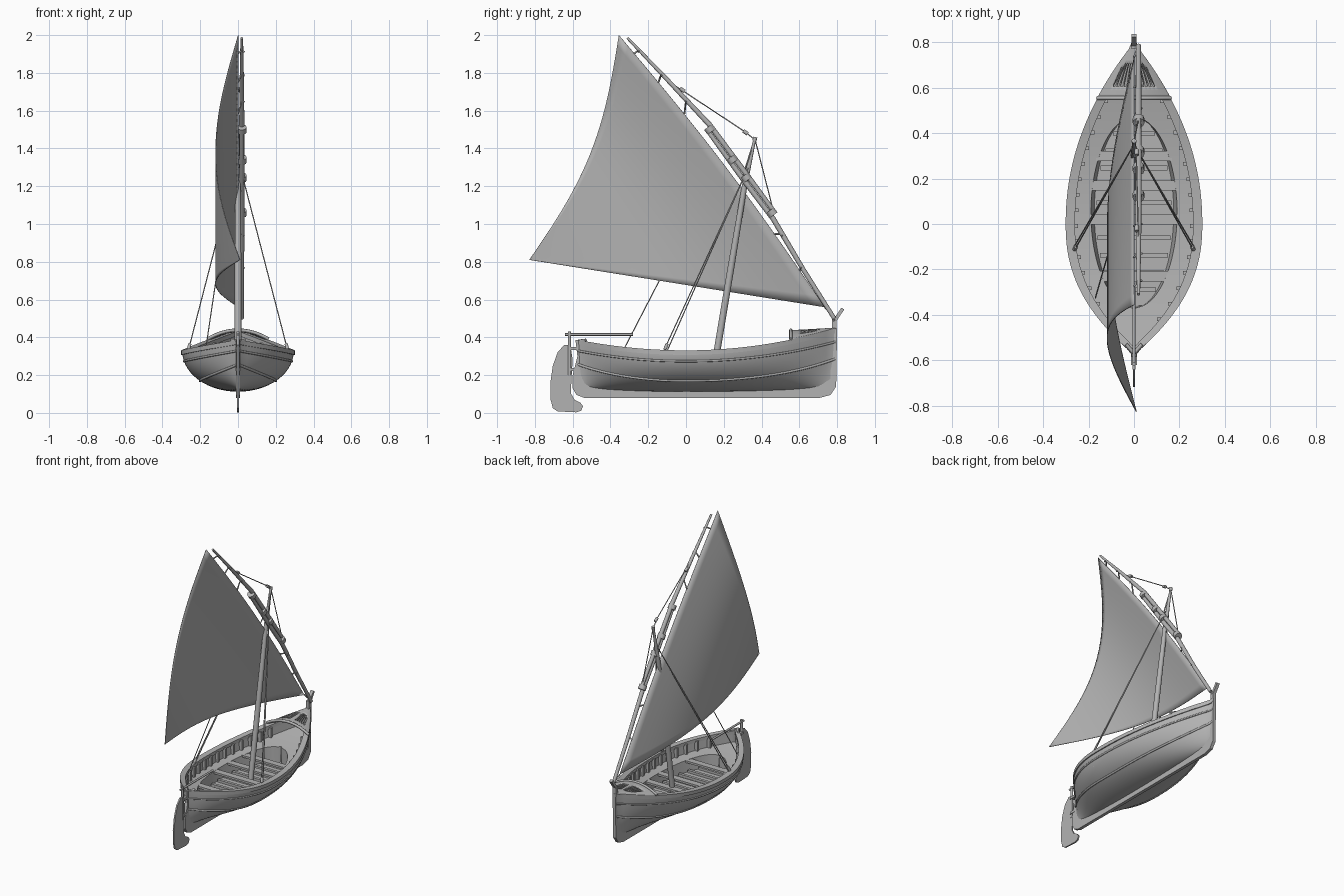
import bpy, bmesh, math
from math import sin, cos, pi, radians
from mathutils import Vector, Matrix

old = bpy.data.objects.get("Cube")
if old:
    bpy.data.objects.remove(old, do_unlink=True)

grey = bpy.data.materials.new("plain grey")
grey.use_nodes = True
grey.diffuse_color = (0.45, 0.45, 0.45, 1)
grey.node_tree.nodes["Principled BSDF"].inputs["Base Color"].default_value = grey.diffuse_color

BOW, STERN = 0.79, -0.57


# ---------- helpers ----------
def add(name, data):
    ob = bpy.data.objects.new(name, data)
    data.materials.append(grey)
    bpy.context.collection.objects.link(ob)
    return ob


def from_bmesh(name, bm, smooth=False):
    me = bpy.data.meshes.new(name)
    bm.to_mesh(me)
    bm.free()
    ob = add(name, me)
    if smooth:
        bpy.ops.object.select_all(action='DESELECT')
        ob.select_set(True)
        bpy.context.view_layer.objects.active = ob
        bpy.ops.object.shade_smooth_by_angle(angle=radians(40))
    return ob


def loft(name, rows, closed=False, mirror=True, thick=0, skip=None):
    """Skin a grid of points; skip(i, j) leaves a face open."""
    bm = bmesh.new()
    grid = [[bm.verts.new(p) for p in row] for row in rows]
    n = len(rows[0])
    for i in range(len(rows) - 1):
        for j in range(n if closed else n - 1):
            if skip and skip(i, j):
                continue
            k = (j + 1) % n
            bm.faces.new((grid[i][j], grid[i + 1][j], grid[i + 1][k], grid[i][k]))
    ob = from_bmesh(name, bm, True)
    if mirror:
        ob.modifiers.new("Mirror", 'MIRROR')
    if thick:
        ob.modifiers.new("Solidify", 'SOLIDIFY').thickness = thick
    return ob


def tube(name, pts, r, radii=None, sides=2):
    cu = bpy.data.curves.new(name, 'CURVE')
    cu.dimensions = '3D'
    cu.bevel_depth = r
    cu.bevel_resolution = sides
    cu.use_fill_caps = True
    sp = cu.splines.new('POLY')
    sp.points.add(len(pts) - 1)
    for i, p in enumerate(pts):
        sp.points[i].co = (*p, 1)
        sp.points[i].radius = radii[i] if radii else 1
    return add(name, cu)


def plate(name, outline, width):
    """Extrude a side outline (y, z) evenly about x = 0."""
    bm = bmesh.new()
    face = bm.faces.new([bm.verts.new((-width / 2, y, z)) for y, z in outline])
    out = bmesh.ops.extrude_face_region(bm, geom=[face])["geom"]
    bmesh.ops.translate(bm, vec=(width, 0, 0), verts=[v for v in out if isinstance(v, bmesh.types.BMVert)])
    bmesh.ops.recalc_face_normals(bm, faces=bm.faces)
    return from_bmesh(name, bm)


def boxes(name, items):
    bm = bmesh.new()
    for loc, size, tilt in items:
        m = Matrix.Translation(loc) @ Matrix.Rotation(tilt, 4, 'X') @ Matrix.Diagonal((*size, 1))
        bmesh.ops.create_cube(bm, size=1, matrix=m)
    return from_bmesh(name, bm)


# ---------- hull shape rules ----------
def reach(y):
    return min(1, y / BOW if y > 0 else y / STERN)


def half_width(y):
    return max(0.008, 0.295 * (1 - reach(y) ** (2.1 if y > 0 else 2.3)))


def sheer(y):
    return 0.325 + (0.115 if y > 0 else 0.055) * reach(y) ** 2


def skin(y, a, out=0):
    low = 0.112 + 0.02 * reach(y) ** 2
    x = half_width(y) * sin(a) ** (1 + 0.8 * reach(y) ** 3)
    return (x + out, y, low + (sheer(y) - low) * (1 - cos(a)))


def well(y):
    """Half width of the open oval well."""
    return 0.19 * max(0, 1 - ((y - 0.05) / 0.42) ** 2) ** 0.5


def span(a, b, n):
    return [a + (b - a) * i / n for i in range(n + 1)]


stations = span(STERN, BOW, 56)
loft("hull", [[skin(y, a) for a in span(0, pi / 2, 14)] for y in stations])


# gunwale cap, inner walls, side bench and floor
def cap(y):
    w, s = half_width(y), sheer(y)
    inner = max(0, w - 0.035)
    return [(w + 0.006, y, s - 0.018), (w + 0.006, y, s + 0.006), (inner, y, s + 0.006), (inner, y, s - 0.018)]


def lining(y):
    w, s, o = max(0, half_width(y) - 0.026), sheer(y), well(y)
    bench, o = s - 0.075, min(o, w)
    return [(w, y, s), (w * 0.97, y, bench), (o, y, bench), (o * 0.92, y, 0.18), (0, y, 0.18 if o else bench)]


loft("gunwale", [cap(y) for y in stations], closed=True)
loft("interior_lining", [lining(y) for y in span(STERN, BOW, 110)])

# rubbing strakes on both sides
for side, sx in (("left", 1), ("right", -1)):
    for label, a0, rise, r in (("upper", 76, 2, 0.006), ("lower", 43, 17, 0.007)):
        path = [skin(y, radians(a0 + rise * reach(y) ** 2)) for y in stations]
        tube(f"{label}_strake_{side}", [(sx * x, y, z) for x, y, z in path], r)

# ribs, floor frames and cross beams
ribs = []
for y in span(-0.42, 0.54, 14):
    for sx in (1, -1):
        ribs.append(((sx * (half_width(y) - 0.036), y, sheer(y) - 0.045), (0.025, 0.016, 0.075), 0))
boxes("wall_ribs", ribs)
boxes("floor_frames", [((0, y, 0.187), (1.75 * well(y), 0.02, 0.02), 0) for y in span(-0.29, 0.4, 9)])
boxes("cross_beams", [((0, y, sheer(y) - 0.083), (2 * well(y) + 0.03, 0.045, 0.014), 0)
                      for y in (-0.23, 0.02, 0.17, 0.3)])

# cambered foredeck with grating slots
COLS = 24
deck_y = span(0.555, BOW, 14)


def deck(y):
    w = half_width(y) + 0.008
    crown = 0.045 * w / half_width(0.555)
    return [(w * f, y, sheer(y) + 0.009 + crown * (1 - f * f)) for f in span(1, 0, COLS)]


loft("foredeck", [deck(y) for y in deck_y], thick=0.012,
     skip=lambda i, j: 3 <= i <= 8 - max(0, 12 - j) // 3 and 7 <= j <= 20 and j % 3 != 0)
edge = deck(0.555)
tube("foredeck_beam", edge + [(-x, y, z) for x, y, z in reversed(edge[:-1])], 0.009)

# keel with stem and stern post, stem head, rudder and tiller
plate("keel", [(-0.55, 0.385), (-0.585, 0.385), (-0.575, 0.3), (-0.6, 0.2), (-0.6, 0.13), (-0.58, 0.095),
               (-0.54, 0.08), (0.71, 0.08), (0.765, 0.095), (0.795, 0.14), (0.8, 0.45), (0.765, 0.45),
               (0.765, 0.18), (0.7, 0.14), (-0.5, 0.14), (-0.55, 0.18)], 0.022)
boxes("stem_head", [((0, 0.785, 0.465), (0.026, 0.026, 0.07), 0), ((0, 0.805, 0.515), (0.022, 0.018, 0.09), -0.6)])
plate("rudder", [(-0.612, 0.36), (-0.645, 0.36), (-0.68, 0.32), (-0.705, 0.25), (-0.718, 0.16), (-0.717, 0.07),
                 (-0.705, 0.025), (-0.68, 0.008), (-0.58, 0.003), (-0.555, 0.012), (-0.545, 0.035),
                 (-0.56, 0.055), (-0.59, 0.07), (-0.61, 0.105), (-0.605, 0.2), (-0.6, 0.28)], 0.01)
tube("rudder_post", [(0, -0.617, 0.2), (0, -0.617, 0.43)], 0.009)
tube("tiller", [(0, -0.64, 0.415), (0, -0.28, 0.415)], 0.007)
boxes("rudder_hinges", [((0, -0.595, z), (0.026, 0.05, 0.016), 0) for z in (0.23, 0.34)])
for sx in (1, -1):
    tube("stern_bracket", [(0, -0.57, 0.38), (sx * 0.035, -0.53, 0.385)], 0.008)

# mast and the two overlapping yard spars
tube("mast", [(0, 0.14, 0.18), (0, 0.235, 0.75), (0, 0.31, 1.2), (0, 0.365, 1.455)], 0.018, [1, 1, 0.8, 0.4], 4)
tube("mast_cap", [(0, 0.362, 1.44), (0, 0.367, 1.46)], 0.011)
lower = [(0.02, 0.785, 0.5), (0.02, 0.62, 0.76), (0.02, 0.46, 1.03), (0.02, 0.3, 1.24), (0.02, 0.11, 1.5)]
upper = [(0.02, 0.475, 1.055), (0.02, 0.315, 1.27), (0.02, 0.125, 1.525), (0.02, -0.1, 1.765), (0.02, -0.31, 1.985)]
tube("lower_spar", lower, 0.014, [0.8, 0.9, 1, 1, 0.8], 4)
tube("upper_spar", upper, 0.014, [0.8, 1, 1, 0.8, 0.5], 4)
along = Vector((0, -0.59, 0.8)) * 0.016
for y, z in ((0.455, 1.06), (0.318, 1.245), (0.245, 1.34), (0.125, 1.5)):
    c = Vector((0.02, y, z))
    tube("spar_lashing", [c - along, c + along], 0.026, sides=3)

# sail skinned from the clew out to the luff
tack, peak, clew = Vector((0, 0.735, 0.56)), Vector((0, -0.355, 2.0)), Vector((0.01, -0.83, 0.81))


def luff(u):
    return tack.lerp(peak, u) + Vector((0, 0.8, 0.6)) * 0.03 * sin(pi * u)


def cloth(u, v):
    belly = sin(pi * v)
    return clew.lerp(luff(u), v) + Vector((-0.125, 0.085 * u * u, -0.034 * u * u)) * belly


loft("sail", [[cloth(u, v) for v in span(0.002, 1, 24)] for u in span(0, 1, 24)], mirror=False, thick=0.003)

# ties between sail and yard
for u, p in ((0.13, (0.61, 0.775)), (0.26, (0.51, 0.945)), (0.7, (0.0, 1.655)), (0.82, (-0.13, 1.795)),
             (0.93, (-0.25, 1.92))):
    tube("sail_tie", [luff(u), (0.02, *p), (0.035, p[0], p[1] - 0.01)], 0.005)
tube("tack_lashing", [tack, (0.02, 0.78, 0.51), (0, 0.79, 0.46)], 0.005)

# shrouds, sheet and halyards
for sx in (1, -1):
    for dy in (0, 0.018):
        tube("shroud", [(sx * 0.012, 0.33, 1.3), (sx * 0.262, -0.115 + dy, 0.335)], 0.003)
    tube("shroud_block", [(sx * 0.255, -0.1, 0.365), (sx * 0.262, -0.112, 0.335)], 0.009)
tube("sheet", [cloth(0, 0.44), (-0.17, -0.325, 0.345)], 0.003)
tube("fore_halyard", [(0.0, 0.365, 1.45), (0.02, 0.465, 1.06)], 0.003)
tube("peak_halyard", [(0.0, 0.36, 1.45), (0.01, 0.31, 1.49), (0.02, -0.1, 1.76)], 0.003)
tube("mast_halyard", [(0.0, 0.36, 1.44), (0.02, 0.3, 1.25)], 0.004)
for y, z in ((0.315, 1.485), (-0.02, 1.71)):
    tube("halyard_block", [(0.012, y + 0.012, z - 0.008), (0.012, y - 0.012, z + 0.008)], 0.01)
